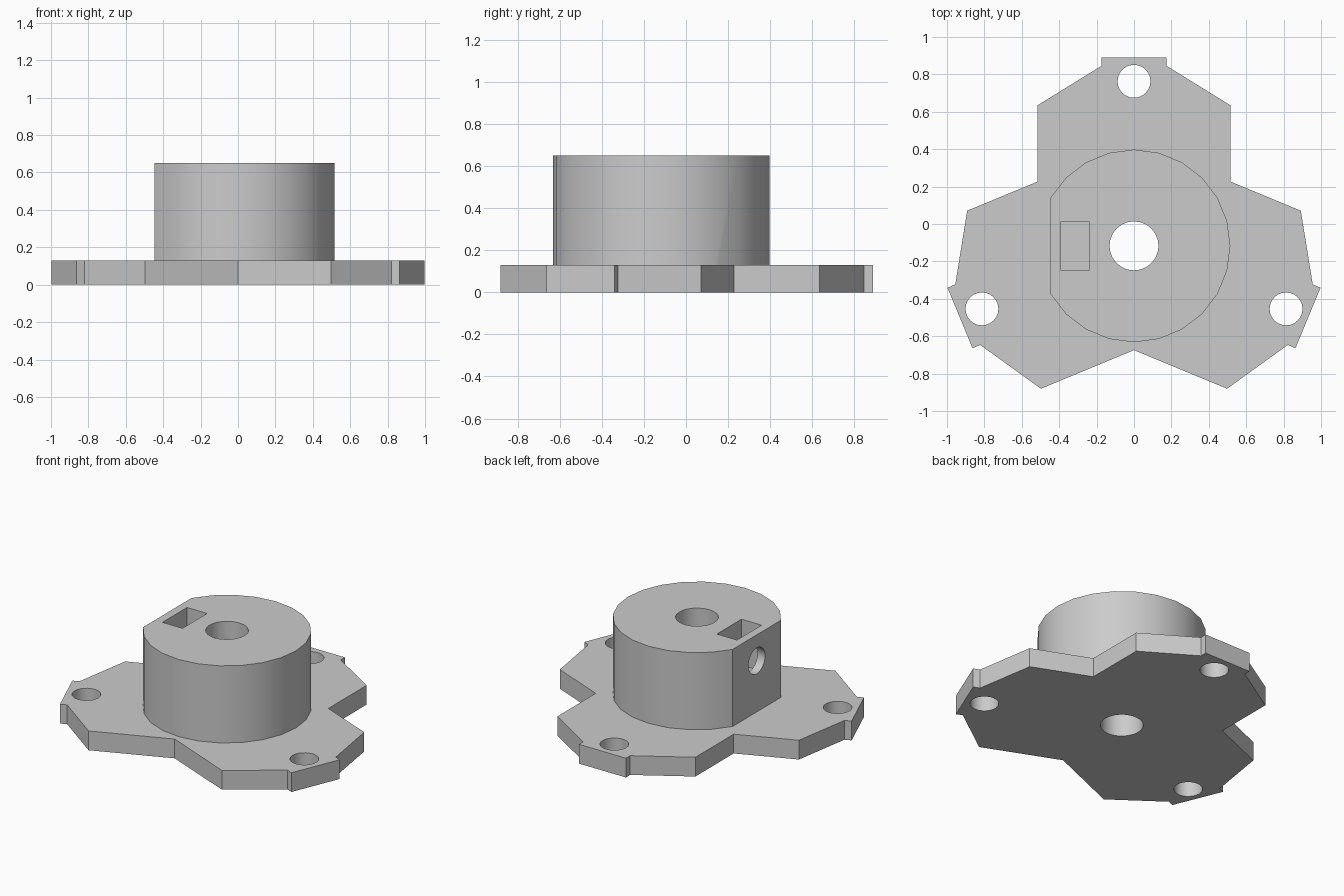
import bpy
import bmesh
import math
from mathutils import Matrix, Vector

if "Cube" in bpy.data.objects:
    bpy.data.objects.remove(bpy.data.objects["Cube"], do_unlink=True)

CENTRE = Vector((0, -0.117))
PLATE_TOP, HUB_TOP = 0.13, 0.65
HUB_RADIUS = 0.515            # also the half width of each arm
ARM_ANGLES = [math.radians(a) for a in (90, 202.5, 337.5)]

grey = bpy.data.materials.new("light_grey")
grey.use_nodes = True
grey.diffuse_color = (0.6, 0.6, 0.6, 1)
grey.node_tree.nodes["Principled BSDF"].inputs["Base Color"].default_value = (0.6, 0.6, 0.6, 1)


def polar(radius, angle):
    return Vector((math.cos(angle), math.sin(angle))) * radius


def prism(name, outline, bottom, top):
    """Extrude a counter-clockwise outline, given relative to the hub centre."""
    bm = bmesh.new()
    face = bm.faces.new([bm.verts.new((*(p + CENTRE), bottom)) for p in outline])
    new = bmesh.ops.extrude_face_region(bm, geom=[face])["geom"]
    bmesh.ops.translate(bm, vec=(0, 0, top - bottom),
                        verts=[v for v in new if isinstance(v, bmesh.types.BMVert)])
    bmesh.ops.recalc_face_normals(bm, faces=bm.faces)
    mesh = bpy.data.meshes.new(name)
    bm.to_mesh(mesh)
    bm.free()
    mesh.materials.append(grey)
    obj = bpy.data.objects.new(name, mesh)
    bpy.context.collection.objects.link(obj)
    return obj


def circle(radius, count=24):
    return [polar(radius, math.tau * i / count) for i in range(count)]


def combine(target, tool, operation):
    """Apply a boolean and discard the tool."""
    tool.hide_render = True
    mod = target.modifiers.new("boolean", "BOOLEAN")
    mod.operation, mod.object, mod.solver = operation, tool, "EXACT"
    bpy.context.view_layer.objects.active = target
    bpy.ops.object.modifier_apply(modifier=mod.name)
    bpy.data.objects.remove(tool, do_unlink=True)


# Three-armed base plate: stepped tip on each arm, a valley between arms
outline = []
for i, angle in enumerate(ARM_ANGLES):
    along, side = polar(1, angle), polar(1, angle + math.pi / 2)
    half = [(0.752, HUB_RADIUS), (0.962, 0.175), (1.007, 0.175)]
    tip = [(u, -w) for u, w in half] + [(u, w) for u, w in reversed(half)]
    outline += [along * u + side * w for u, w in tip]
    gap = (ARM_ANGLES[(i + 1) % 3] - angle) % math.tau / 2
    outline.append(polar(HUB_RADIUS / math.sin(gap), angle + gap))
body = prism("flanged_hub", outline, 0, PLATE_TOP)

# Round hub with one flat on the -x side
hub_outline = [p for p in circle(HUB_RADIUS) if p.x > -HUB_RADIUS * 0.9]
combine(body, prism("hub", hub_outline, 0.06, HUB_TOP), "UNION")

# Shaft bore and a mounting hole in each arm
combine(body, prism("bore_cutter", circle(0.131), -0.1, 0.8), "DIFFERENCE")
for angle in ARM_ANGLES:
    hole = [p + polar(0.88, angle) for p in circle(0.088)]
    combine(body, prism("mount_hole_cutter", hole, -0.1, 0.3), "DIFFERENCE")

# Nut slot sunk from the top
slot = [Vector(p) for p in ((-0.39, -0.131), (-0.24, -0.131), (-0.24, 0.131), (-0.39, 0.131))]
combine(body, prism("slot_cutter", slot, 0.34, 0.8), "DIFFERENCE")

# Set-screw hole from the flat through the slot to the bore
screw = prism("screw_hole_cutter", [p - CENTRE for p in circle(0.088)], -0.25, 0.25)
screw.data.transform(Matrix.Translation((-0.31, CENTRE.y, 0.475))
                     @ Matrix.Rotation(math.pi / 2, 4, "Y"))
combine(body, screw, "DIFFERENCE")

# Smooth round walls, sharp edges
bpy.ops.object.select_all(action="DESELECT")
body.select_set(True)
bpy.context.view_layer.objects.active = body
bpy.ops.object.shade_smooth_by_angle(angle=math.radians(20))
